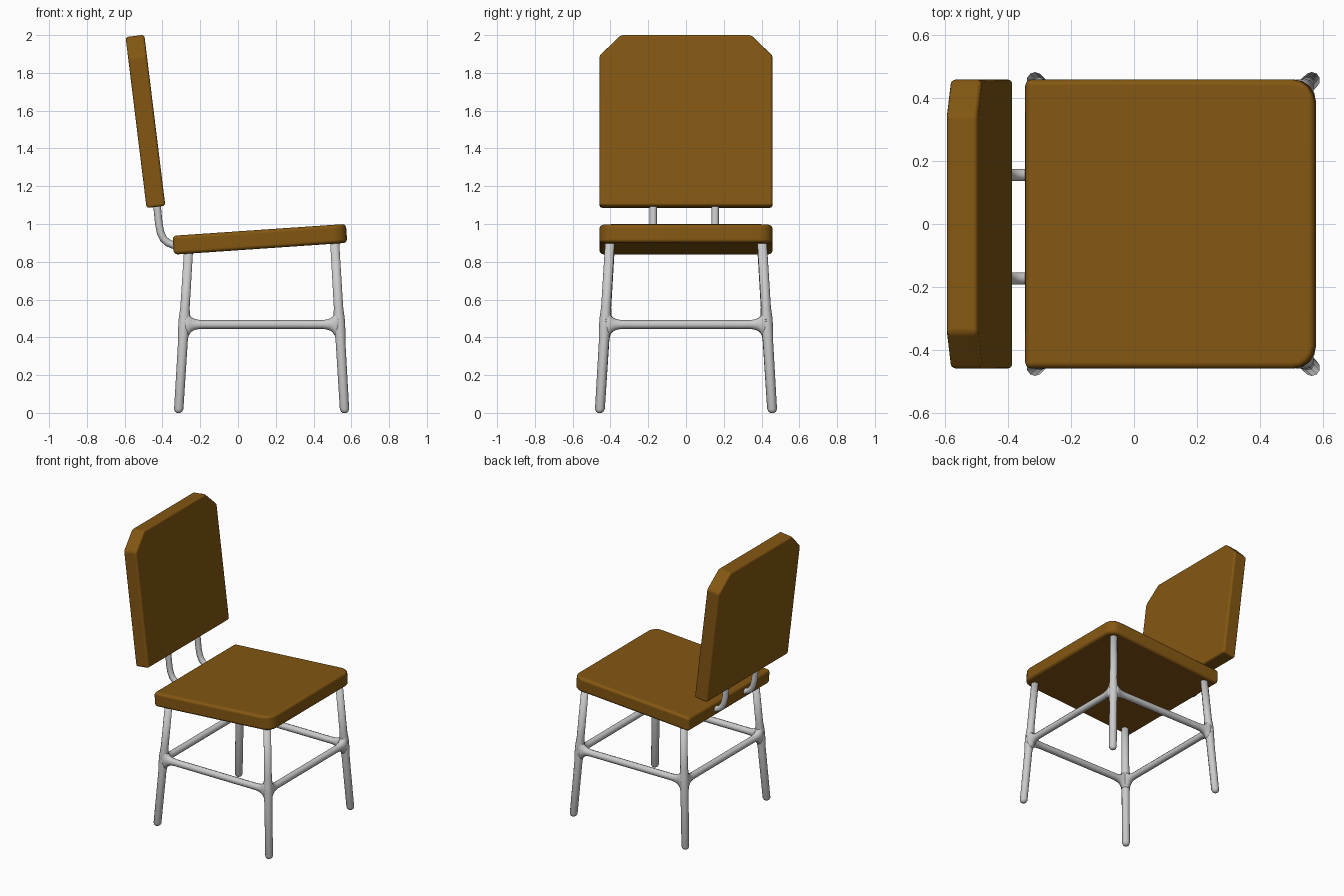
import bpy, bmesh, math
from mathutils import Vector

if "Cube" in bpy.data.objects:
    bpy.data.objects.remove(bpy.data.objects["Cube"])

wood = bpy.data.materials.new("brown_wood")
wood.diffuse_color = (0.23, 0.095, 0.006, 1)
wood.use_nodes = True
wood.node_tree.nodes["Principled BSDF"].inputs["Base Color"].default_value = wood.diffuse_color


def finish(name, bm):
    bmesh.ops.recalc_face_normals(bm, faces=bm.faces)
    for f in bm.faces:
        f.smooth = True
    me = bpy.data.meshes.new(name)
    bm.to_mesh(me)
    bm.free()
    ob = bpy.data.objects.new(name, me)
    bpy.context.collection.objects.link(ob)
    return ob


def loft(name, rings, sides=10):
    """Skin a tube through elliptical rings given as (centre, half axis u, half axis v)."""
    bm = bmesh.new()
    loops = []
    for c, u, v in rings:
        angles = [2 * math.pi * (i + 0.5) / sides for i in range(sides)]
        loops.append([bm.verts.new(c + u * math.cos(a) + v * math.sin(a)) for a in angles])
    for a, b in zip(loops, loops[1:]):
        for i in range(sides):
            j = (i + 1) % sides
            bm.faces.new((a[i], a[j], b[j], b[i]))
    bm.faces.new(loops[0])
    bm.faces.new(loops[-1])
    return finish(name, bm)


def slab(name, outline, thickness, location, tilt, bevel):
    """Extrude a flat outline, centred, then round its edges."""
    n = sum((outline[i].cross(outline[i - 1]) for i in range(len(outline))), Vector()).normalized()
    bm = bmesh.new()
    face = bm.faces.new([bm.verts.new(p - n * thickness / 2) for p in outline])
    ext = bmesh.ops.extrude_face_region(bm, geom=[face], use_keep_orig=True)
    top = [v for v in ext["geom"] if isinstance(v, bmesh.types.BMVert)]
    bmesh.ops.translate(bm, verts=top, vec=n * thickness)
    ob = finish(name, bm)
    ob.location = location
    ob.rotation_euler.y = math.radians(-tilt)
    mod = ob.modifiers.new("rounded_edges", "BEVEL")
    mod.width = bevel
    mod.segments = 3
    mod.limit_method = "ANGLE"
    mod.harden_normals = True
    ob.data.materials.append(wood)
    return ob


X, Y, Z = Vector((1, 0, 0)), Vector((0, 1, 0)), Vector((0, 0, 1))
W = 0.458

# Seat: square back corners, rounded front corners
hl, r = 0.46, 0.07
arc = [math.radians(a) for a in (0, 22.5, 45, 67.5, 90)]
side = [Vector((hl - r + r * math.cos(a), W - r + r * math.sin(a), 0)) for a in arc]
seat = [Vector((-hl, -W, 0))] + [Vector((p.x, -p.y, 0)) for p in reversed(side)]
seat += side + [Vector((-hl, W, 0))]
slab("seat", seat, 0.1, (0.116, 0, 0.919), 3.9, 0.02)

# Backrest: chamfered upper corners
hh = 0.456
back = [Vector((0, y, z)) for y, z in
        ((-W, -hh), (W, -hh), (W, hh - 0.11), (0.345, hh), (-0.345, hh), (-W, hh - 0.11))]
slab("backrest", back, 0.1, (-0.49, 0, 1.543), 7, 0.014)


# Splayed legs with rounded feet and a slight swelling at the joint
def leg_axis(end, s, z):
    x0, x1, top = (0.565, 0.512, 0.9) if end == "front" else (-0.315, -0.262, 0.86)
    t = z / top
    return Vector((x0 + (x1 - x0) * t, s * (0.457 - 0.054 * t), z))


for end in ("front", "back"):
    for s, label in ((-1, "near"), (1, "far")):
        stations = [(0, 0.01), (0.006, 0.019), (0.02, 0.026), (0.38, 0.027), (0.44, 0.031),
                    (0.5, 0.031), (0.56, 0.026), (0.91 if end == "front" else 0.86, 0.025)]
        loft(f"{end}_{label}_leg", [(leg_axis(end, s, z), X * q, Y * q) for z, q in stations])

# Stretchers flaring into the legs
FLARE = [(0.0, 0.03, 0.085), (0.025, 0.03, 0.06), (0.036, 0.028, 0.042),
         (0.05, 0.026, 0.032), (0.068, 0.024, 0.026), (0.095, 0.023, 0.023)]


def stretcher(name, a, b):
    d = (b - a).normalized()
    h = d.cross(Z)
    rings = [(a + d * t, h * w, Z * v) for t, w, v in FLARE]
    rings += [(b - d * t, h * w, Z * v) for t, w, v in reversed(FLARE)]
    loft(name, rings)


H = 0.468
for s, label in ((-1, "near"), (1, "far")):
    stretcher(f"{label}_stretcher", leg_axis("back", s, H), leg_axis("front", s, H))
for end in ("front", "back"):
    stretcher(f"{end}_stretcher", leg_axis(end, -1, H), leg_axis(end, 1, H))

# Two bent tubes joining the seat to the backrest
path = [(-0.436, 1.14), (-0.427, 1.08), (-0.419, 1.0), (-0.41, 0.955), (-0.395, 0.922),
        (-0.374, 0.902), (-0.345, 0.889), (-0.31, 0.884)]
for y, label in ((-0.173, "near"), (0.155, "far")):
    pts = [Vector((x, y, z)) for x, z in path]
    rings = []
    for i, p in enumerate(pts):
        t = (pts[min(i + 1, len(pts) - 1)] - pts[max(i - 1, 0)]).normalized()
        rings.append((p, Y * 0.02, t.cross(Y) * 0.02))
    loft(f"{label}_back_support", rings)
